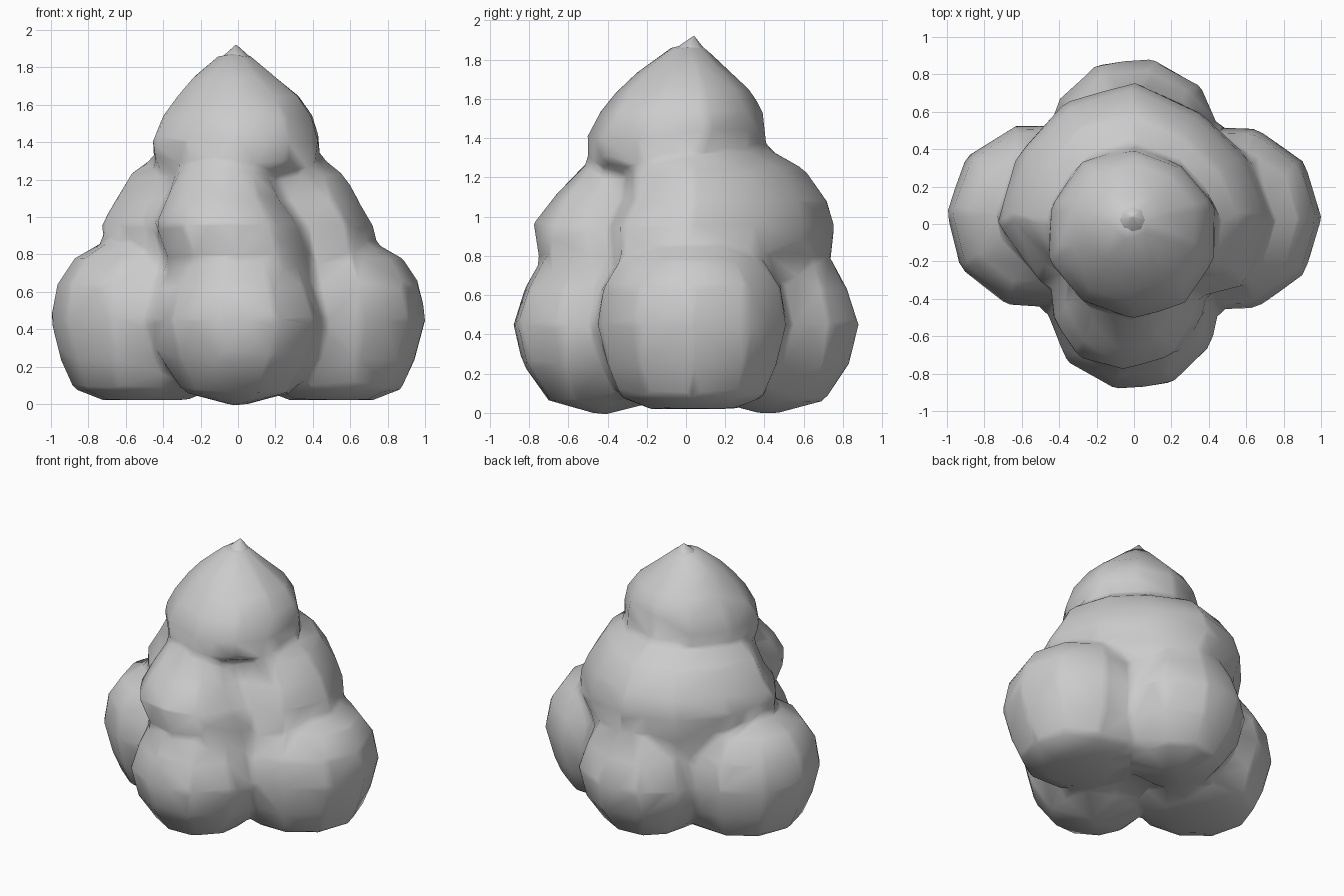
import bpy
import math

cube = bpy.data.objects.get("Cube")
if cube:
    bpy.data.objects.remove(cube, do_unlink=True)

grey = bpy.data.materials.new("soft grey")
grey.use_nodes = True
grey.diffuse_color = (0.6, 0.6, 0.6, 1)
grey.node_tree.nodes["Principled BSDF"].inputs["Base Color"].default_value = (0.6, 0.6, 0.6, 1)


def blob(name, rings, outline, turn=0):
    """Loft a closed lump: rings are (x, y, z, size), outline gives the radius per direction."""
    n = len(outline)
    verts, faces = [], []
    for cx, cy, z, size in rings:
        for i, r in enumerate(outline):
            a = math.radians(turn) + math.tau * i / n
            verts.append((cx + size * r * math.cos(a), cy + size * r * math.sin(a), z))
    for k in range(len(rings) - 1):
        for i in range(n):
            j = (i + 1) % n
            faces.append((k * n + i, k * n + j, (k + 1) * n + j, (k + 1) * n + i))
    faces.append(tuple(reversed(range(n))))
    faces.append(tuple(range((len(rings) - 1) * n, len(rings) * n)))
    mesh = bpy.data.meshes.new(name)
    mesh.from_pydata(verts, [], faces)
    mesh.materials.append(grey)
    obj = bpy.data.objects.new(name, mesh)
    bpy.context.collection.objects.link(obj)
    return obj


# Four rounded lumps around the foot, the front and back ones more tapered
side_lump = [(0.02, 0.45), (0.08, 0.76), (0.24, 0.9), (0.45, 1.01),
             (0.64, 0.95), (0.78, 0.76), (0.87, 0.42), (0.9, 0.1)]
end_lump = [(0.0, 0.12), (0.06, 0.62), (0.25, 0.9), (0.45, 1.01),
            (0.64, 0.87), (0.78, 0.7), (0.88, 0.45), (0.91, 0.1)]
feet = [("left", 0.5, 0.03, 0.5, side_lump, 0), ("right", -0.5, 0.04, 0.5, side_lump, 177),
        ("front", 0, -0.42, 0.47, end_lump, 258), ("back", 0, 0.42, 0.47, end_lump, 78)]
parts = []
for side, x, y, radius, profile, turn in feet:
    parts.append(blob(side + "_foot_lump", [(x, y, z, s) for z, s in profile],
                      [radius * k for k in (1, 1.01) * 5], turn))

# Middle tier, broad at the back and sides
middle = [0.73, 0.7, 0.69, 0.76, 0.75, 0.73, 0.74, 0.6, 0.48, 0.5, 0.48, 0.67]
parts.append(blob("middle_tier",
     [(0, 0, 0.1, 0.45), (0, 0, 0.42, 0.78), (0.01, 0, 0.64, 0.92), (0.03, 0, 0.82, 0.98),
      (0, 0, 0.95, 1.0), (0, 0.04, 1.08, 0.9), (0, 0.02, 1.24, 0.77), (0, 0, 1.37, 0.5)], middle))

# Front bulge of the middle tier, narrowing upwards and flowing into the front foot
parts.append(blob("middle_front_bulge",
     [(0, -0.35, 0.45, 0.95), (0, -0.35, 0.78, 0.97), (-0.06, -0.38, 0.96, 0.98),
      (-0.08, -0.36, 1.1, 0.77), (-0.08, -0.28, 1.27, 0.58)],
     [0.42, 0.41] * 5, 90))

# Top dome
parts.append(blob("top_dome",
     [(0, -0.05, 1.25, 0.9), (-0.01, -0.06, 1.28, 0.98), (-0.01, -0.05, 1.4, 1.03),
      (0, -0.02, 1.54, 0.92), (0, -0.01, 1.65, 0.74), (-0.02, -0.01, 1.75, 0.5),
      (-0.02, 0.01, 1.87, 0.18)],
     [0.46, 0.44, 0.45, 0.46, 0.45] * 2, 18))

# Melt the lumps into one soft body with broad facets
bpy.ops.object.select_all(action="DESELECT")
for part in parts:
    part.select_set(True)
body = parts[-1]
bpy.context.view_layer.objects.active = body
bpy.ops.object.join()
body.name = "lumpy_body"
remesh = body.modifiers.new("melt", "REMESH")
remesh.mode = "VOXEL"
remesh.voxel_size = 0.03
remesh.use_smooth_shade = True
soften = body.modifiers.new("soften", "SMOOTH")
soften.factor = 0.5
soften.iterations = 6
reduce = body.modifiers.new("reduce", "DECIMATE")
reduce.ratio = 0.035

# Small pointed tip
tip = blob("tip", [(-0.01, 0.01, 1.78, 1.0), (-0.01, 0.02, 1.86, 0.5), (-0.01, 0.04, 1.92, 0.02)],
           [0.14] * 8)
tip.data.shade_smooth()
